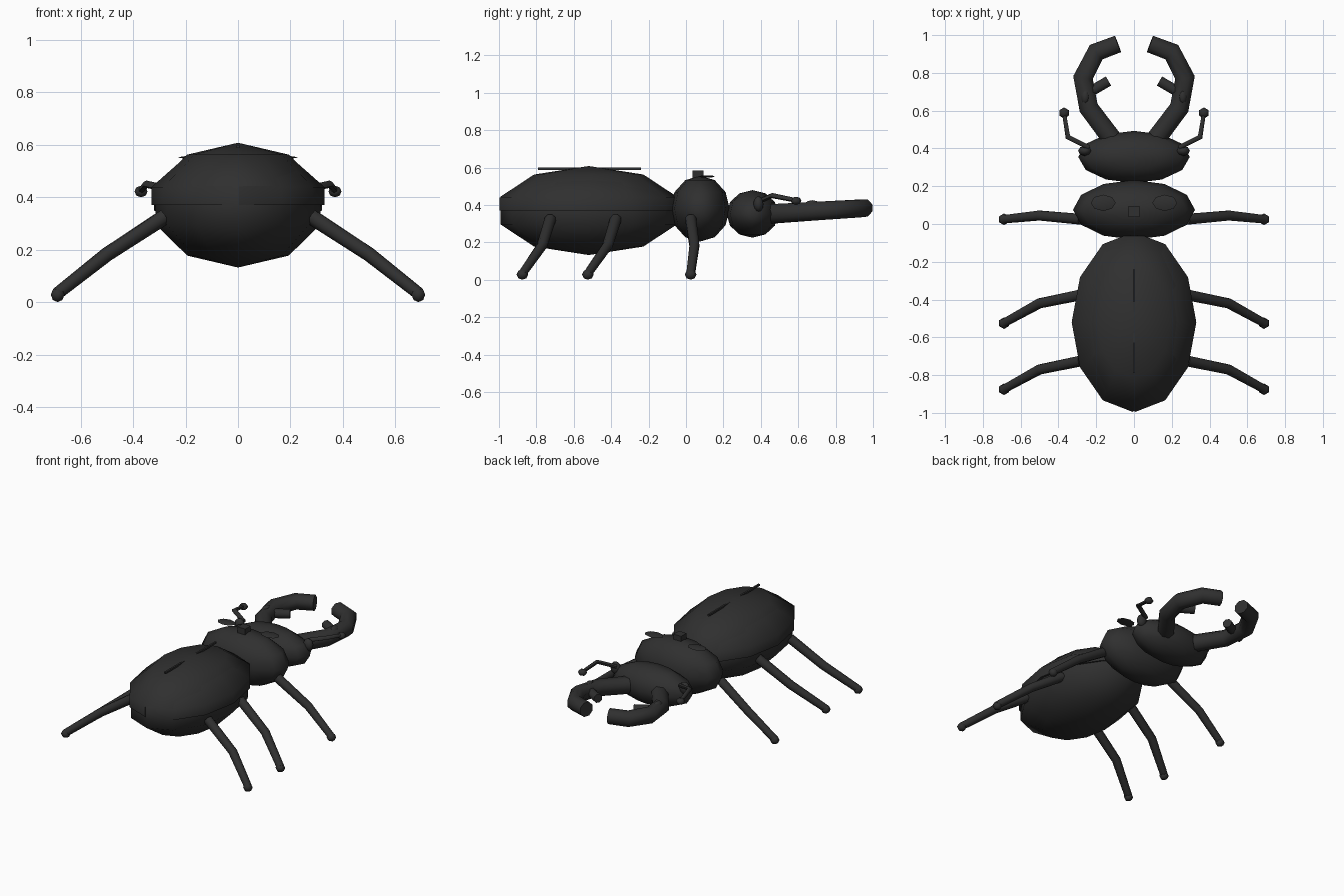
import bpy, bmesh, math
from mathutils import Vector, Matrix

cube = bpy.data.objects.get("Cube")
if cube:
    bpy.data.objects.remove(cube, do_unlink=True)

shell_black = bpy.data.materials.new("shell_black")
shell_black.use_nodes = True
BLACK = (0.029, 0.029, 0.029, 1)
shell_black.diffuse_color = BLACK
bsdf = shell_black.node_tree.nodes["Principled BSDF"]
bsdf.inputs["Base Color"].default_value = BLACK
bsdf.inputs["Roughness"].default_value = 0.7


def finish(name, bm, angle=60):
    bmesh.ops.recalc_face_normals(bm, faces=bm.faces[:])
    mesh = bpy.data.meshes.new(name)
    bm.to_mesh(mesh)
    bm.free()
    mesh.materials.append(shell_black)
    ob = bpy.data.objects.new(name, mesh)
    bpy.context.collection.objects.link(ob)
    bpy.ops.object.select_all(action='DESELECT')
    ob.select_set(True)
    bpy.context.view_layer.objects.active = ob
    bpy.ops.object.shade_smooth_by_angle(angle=math.radians(angle))
    return ob


def ball_mesh(center, radii, segments, rings):
    bm = bmesh.new()
    place = Matrix.Translation(center) @ Matrix.Diagonal((*radii, 1))
    bmesh.ops.create_uvsphere(bm, u_segments=segments, v_segments=rings,
                              radius=1, matrix=place)
    return bm


def ball(name, center, radii, segments=12, rings=6):
    return finish(name, ball_mesh(center, radii, segments, rings))


def block(name, center, size):
    bm = bmesh.new()
    place = Matrix.Translation(center) @ Matrix.Diagonal((*size, 1))
    bmesh.ops.create_cube(bm, size=1, matrix=place)
    return finish(name, bm, 30)


def tube(name, points, radii, sides=8):
    """Mitred tube with flat ends along a path."""
    pts = [Vector(p) for p in points]
    bm = bmesh.new()
    rings = []
    for i, p in enumerate(pts):
        into = (p - pts[max(i - 1, 0)]).normalized()
        out = (pts[min(i + 1, len(pts) - 1)] - p).normalized()
        tangent = (into + out).normalized()
        side = tangent.cross(Vector((0, 0, 1))).normalized()
        up = side.cross(tangent)
        ref = out if out.length else into
        miter = 1 / max(tangent.dot(ref), 0.5)
        ring = []
        for k in range(sides):
            a = 2 * math.pi * (k + 0.5) / sides
            offset = side * math.cos(a) * miter + up * math.sin(a)
            ring.append(bm.verts.new(p + offset * radii[i]))
        rings.append(ring)
    for a, b in zip(rings, rings[1:]):
        for k in range(sides):
            n = (k + 1) % sides
            bm.faces.new((a[k], a[n], b[n], b[k]))
    bm.faces.new(rings[0])
    bm.faces.new(rings[-1])
    return finish(name, bm)


def wing_case(name, s):
    """Quarter of a ball: above the waist, on one side of the seam."""
    bm = ball_mesh((0, -0.52, 0.37), (0.347, 0.502, 0.223), 12, 5)
    for co, no in (((0, 0, 0.37), (0, 0, -1)), ((s * 0.004, 0, 0), (-s, 0, 0))):
        geom = bm.verts[:] + bm.edges[:] + bm.faces[:]
        cut = bmesh.ops.bisect_plane(bm, geom=geom, plane_co=co, plane_no=no,
                                     clear_outer=True)
        edges = [e for e in cut["geom_cut"] if isinstance(e, bmesh.types.BMEdge)]
        bmesh.ops.holes_fill(bm, edges=edges, sides=0)
    return finish(name, bm)


# Body
ball("abdomen", (0, -0.52, 0.37), (0.33, 0.497, 0.238), 12, 5)
ball("thorax", (0, 0.075, 0.38), (0.323, 0.158, 0.176))
ball("head", (0, 0.355, 0.352), (0.295, 0.138, 0.127))
block("wing_seam_ridge", (0, -0.515, 0.593), (0.012, 0.55, 0.012))
block("thorax_stud", (0, 0.065, 0.565), (0.058, 0.058, 0.04))

# Hip, knee and foot lengthwise positions for each pair of legs
LEGS = {"front": (0.025, 0.045, 0.025),
        "middle": (-0.375, -0.42, -0.525),
        "rear": (-0.725, -0.77, -0.875)}

for side, s in (("left", 1), ("right", -1)):
    wing_case(f"wing_case_{side}", s)
    ball(f"thorax_spot_{side}", (s * 0.163, 0.112, 0.552), (0.066, 0.043, 0.006), 8, 4)
    ball(f"eye_{side}", (s * 0.26, 0.387, 0.405), (0.036, 0.027, 0.042), 8, 6)

    # Jaws with an inner tooth and a small bump
    jaw = [(s * x, y, z) for x, y, z in ((0.12, 0.455, 0.352), (0.24, 0.615, 0.362),
                                         (0.27, 0.775, 0.372), (0.2, 0.91, 0.38),
                                         (0.085, 0.953, 0.384))]
    tube(f"jaw_{side}", jaw, (0.056, 0.054, 0.053, 0.051, 0.05))
    tube(f"jaw_tooth_{side}", [(s * 0.25, 0.69, 0.37), (s * 0.135, 0.757, 0.37)],
         (0.03, 0.03))
    ball(f"jaw_bump_{side}", (s * 0.258, 0.675, 0.395), (0.026, 0.046, 0.03), 8, 6)

    # Antennae
    tube(f"antenna_{side}", [(s * 0.24, 0.405, 0.425), (s * 0.35, 0.46, 0.45),
                             (s * 0.37, 0.585, 0.425)], (0.014, 0.014, 0.012), 6)
    ball(f"antenna_knob_{side}", (s * 0.37, 0.588, 0.422), (0.029, 0.029, 0.022), 6, 4)

    # Legs and feet
    for pair, (hip, knee, foot) in LEGS.items():
        tube(f"{pair}_leg_{side}", [(s * 0.28, hip, 0.325), (s * 0.5, knee, 0.182),
                                    (s * 0.69, foot, 0.032)], (0.031, 0.028, 0.024))
        ball(f"{pair}_foot_{side}", (s * 0.688, foot, 0.028), (0.03, 0.031, 0.028), 6, 4)
